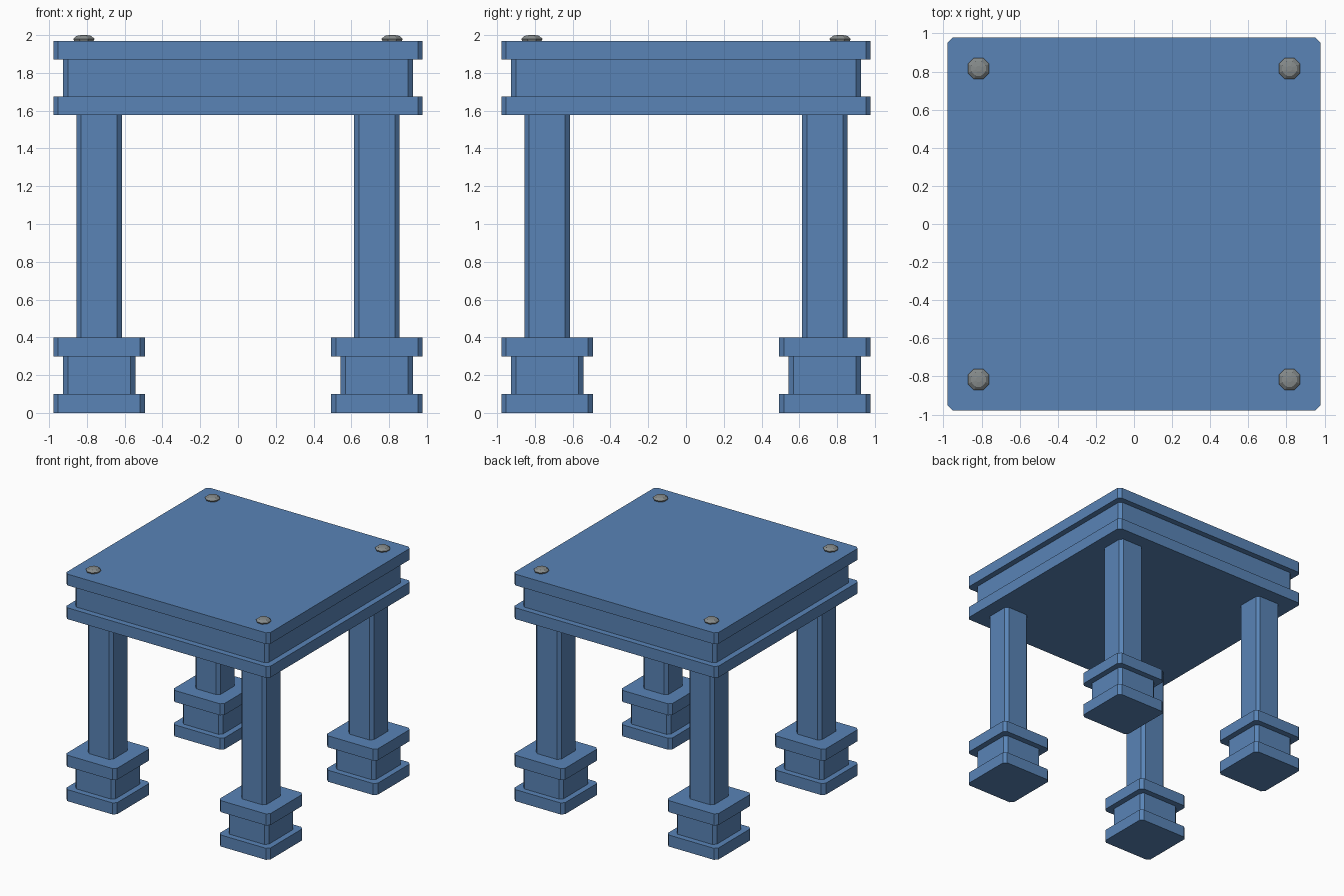
import bpy, bmesh, math

if "Cube" in bpy.data.objects:
    bpy.data.objects.remove(bpy.data.objects["Cube"])


def material(name, rgb):
    m = bpy.data.materials.new(name)
    m.diffuse_color = (*rgb, 1.0)
    m.use_nodes = True
    m.node_tree.nodes["Principled BSDF"].inputs["Base Color"].default_value = m.diffuse_color
    return m


BLUE = material("blue paint", (0.10, 0.23, 0.47))
GREY = material("grey metal", (0.24, 0.26, 0.26))


def finish(name, bm, mat):
    bmesh.ops.recalc_face_normals(bm, faces=bm.faces)
    mesh = bpy.data.meshes.new(name)
    bm.to_mesh(mesh)
    bm.free()
    mesh.materials.append(mat)
    ob = bpy.data.objects.new(name, mesh)
    bpy.context.collection.objects.link(ob)
    return ob


def loft(name, rings, x, y, mat):
    """Stack of (outline, z) rings joined by flat faces and capped."""
    bm = bmesh.new()
    loops = [[bm.verts.new((x + px, y + py, z)) for px, py in pts] for pts, z in rings]
    for a, b in zip(loops, loops[1:]):
        n = len(a)
        for i in range(n):
            j = (i + 1) % n
            bm.faces.new((a[i], a[j], b[j], b[i]))
    bm.faces.new(loops[0][::-1])
    bm.faces.new(loops[-1])
    return finish(name, bm, mat)


def square(h, c=0.026):
    """Square outline of half width h with clipped corners."""
    k = h - c
    return [(h, -k), (h, k), (k, h), (-k, h), (-h, k), (-h, -k), (-k, -h), (k, -h)]


def octagon(r):
    return [(r * math.cos(i * math.pi / 4 + math.pi / 8),
             r * math.sin(i * math.pi / 4 + math.pi / 8)) for i in range(8)]


# Table top: two plates around a recessed band
for name, h, z0, z1 in (("top_plate", 0.978, 1.87, 1.968),
                        ("top_band", 0.927, 1.676, 1.87),
                        ("lower_plate", 0.978, 1.578, 1.676)):
    loft(name, [(square(h), z0), (square(h), z1)], 0, 0, BLUE)

# Legs, stepped feet and bolts at each corner
for sx, xn in ((-1, "left"), (1, "right")):
    for sy, yn in ((-1, "front"), (1, "back")):
        tag = f"{yn}_{xn}"
        x, y = sx * 0.735, sy * 0.735
        for part, h, z0, z1 in (("foot_base", 0.243, 0.0, 0.10),
                                ("foot_block", 0.192, 0.10, 0.298),
                                ("foot_cap", 0.243, 0.298, 0.398),
                                ("leg", 0.121, 0.398, 1.578)):
            loft(f"{tag}_{part}", [(square(h), z0), (square(h), z1)], x, y, BLUE)
        loft(f"{tag}_bolt", [(octagon(0.055), 1.968), (octagon(0.061), 1.98),
                             (octagon(0.042), 1.996), (octagon(0.015), 2.0)],
             sx * 0.816, sy * 0.816, GREY)
